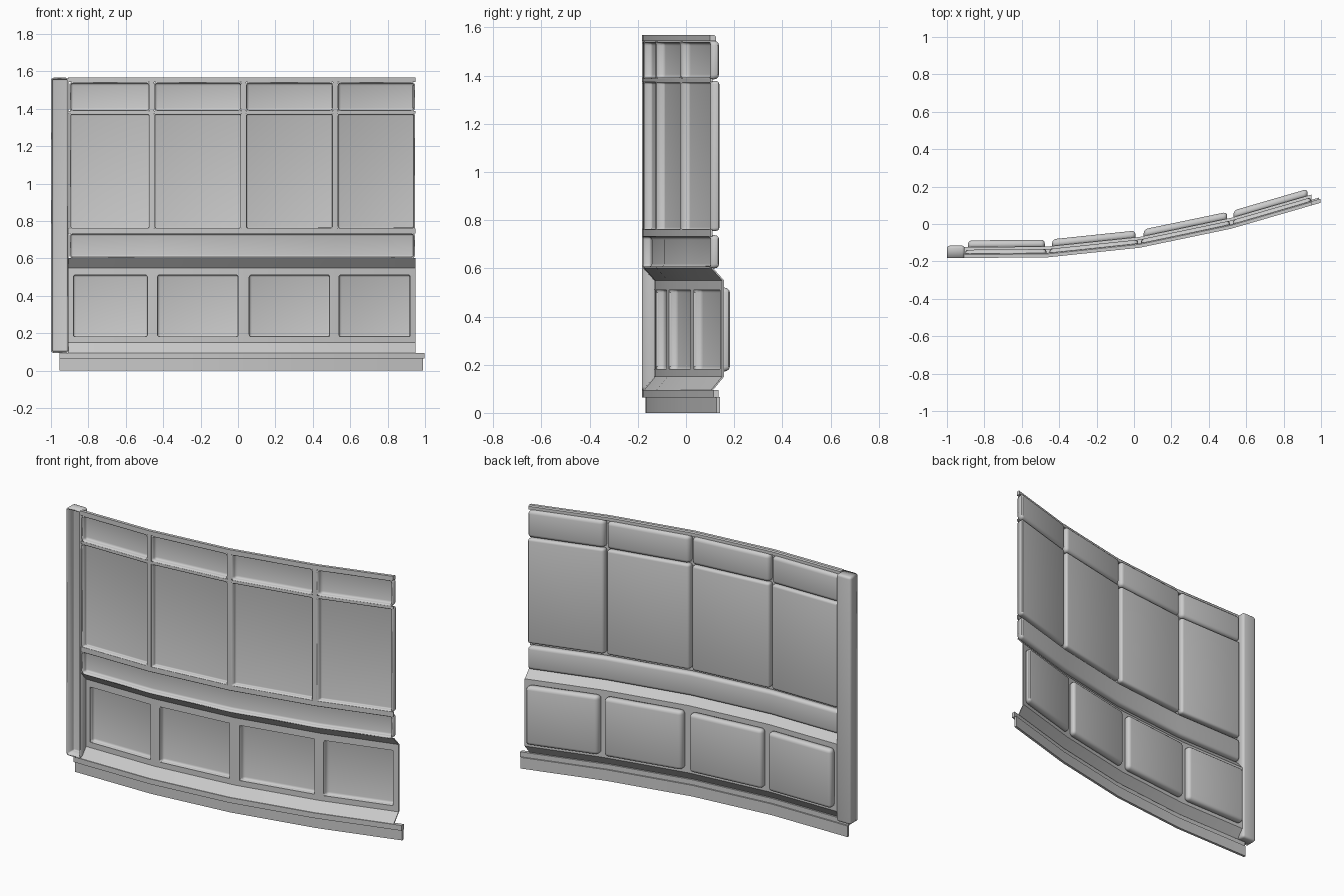
import bpy, bmesh

if "Cube" in bpy.data.objects:
    bpy.data.objects.remove(bpy.data.objects["Cube"])

# Plan of the wall's front line (x, y): four straight bays forming a shallow curve
PATH = [(-1.0, -0.183), (-0.46, -0.178), (0.03, -0.127), (0.52, -0.025), (1.0, 0.114)]
JOINTS = [p[0] for p in PATH[1:-1]]


def front(x):
    for (xa, ya), (xb, yb) in zip(PATH, PATH[1:]):
        if x <= xb:
            break
    return ya + (yb - ya) * (x - xa) / (xb - xa)


def columns(x0, x1):
    return [x0] + [j for j in JOINTS if x0 < j < x1] + [x1]


def finish(bm, name):
    me = bpy.data.meshes.new(name)
    bm.to_mesh(me)
    bm.free()
    ob = bpy.data.objects.new(name, me)
    bpy.context.collection.objects.link(ob)
    bpy.context.view_layer.objects.active = ob
    bpy.ops.object.select_all(action='DESELECT')
    ob.select_set(True)
    bpy.ops.object.shade_smooth_by_angle(angle=0.6)
    return ob


def rings(bm, profile, x0, x1):
    return [[bm.verts.new((x, front(x) + d, z)) for d, z in profile]
            for x in columns(x0, x1)]


def sweep(name, profile, x0, x1):
    """Solid bar: closed (depth, z) profile carried along the curve."""
    bm = bmesh.new()
    rs = rings(bm, profile, x0, x1)
    n = len(profile)
    for a, b in zip(rs, rs[1:]):
        for k in range(n):
            bm.faces.new((a[k], a[(k + 1) % n], b[(k + 1) % n], b[k]))
    bm.faces.new(rs[0][::-1])
    bm.faces.new(rs[-1])
    bmesh.ops.recalc_face_normals(bm, faces=bm.faces)
    return finish(bm, name)


def sheet(name, line, x0, x1, t=0.008):
    """Thin folded sheet following an open (depth, z) line."""
    return sweep(name, line + [(d + t, z) for d, z in reversed(line)], x0, x1)


def tray(name, x0, x1, z0, z1, d0, d1, r=0.018, t=0.008):
    """Pressed pan, open to the front, with rounded rear edges."""
    bm = bmesh.new()
    rs = rings(bm, [(d0, z0), (d1, z0), (d1, z1), (d0, z1)], x0, x1)
    for a, b in zip(rs, rs[1:]):
        for k in range(3):
            bm.faces.new((a[k], a[k + 1], b[k + 1], b[k]))
    bm.faces.new(rs[0][::-1])
    bm.faces.new(rs[-1])
    bm.normal_update()
    sharp = [e for e in bm.edges if len(e.link_faces) == 2 and e.calc_face_angle() > 0.7]
    bmesh.ops.bevel(bm, geom=sharp, offset=r, segments=3, profile=0.5, affect='EDGES')
    ob = finish(bm, name)
    m = ob.modifiers.new('thickness', 'SOLIDIFY')
    m.thickness = t
    m.offset = -1
    return ob


L, R = -0.91, 0.95

# Base curb with front lip
sweep('base_curb', [(0.015, 0), (0.03, 0), (0.03, 0.066), (0.015, 0.066)], -0.955, 0.99)
sweep('base_lip', [(0, 0.064), (0.022, 0.064), (0.022, 0.095), (0, 0.095)], -0.955, 0.997)

# Lower wall: sloping skirts top and bottom, stiles between the recesses
sheet('lower_skirt', [(0.003, 0.093), (0.05, 0.15), (0.05, 0.182)], L, R)
sheet('upper_skirt', [(0.05, 0.51), (0.05, 0.55), (0.003, 0.603)], L, R)
lower = [(-0.88, -0.485), (-0.43, 0.0), (0.06, 0.49), (0.54, 0.92)]
edges = [L] + [x for pair in lower for x in pair] + [R]
for a, b in zip(edges[::2], edges[1::2]):
    sheet('lower_stile', [(0.05, 0.182), (0.05, 0.51)], a, b)
for a, b in lower:
    tray('lower_panel', a - 0.008, b + 0.008, 0.172, 0.52, 0.054, 0.094, r=0.02)

# Long middle rail
tray('middle_rail', L + 0.008, R - 0.004, 0.6, 0.738, 0.003, 0.044)

# Upper bays: tall panels with short panels above
bays = [L] + JOINTS + [R]
for i, (a, b) in enumerate(zip(bays, bays[1:])):
    x0 = a + 0.008
    x1 = b - (0.004 if i == 3 else 0.008)
    tray('tall_panel', x0, x1, 0.755, 1.378, 0.003, 0.044, r=0.014)
    tray('short_panel', x0, x1, 1.384, 1.545, 0.003, 0.044, r=0.02)

# Face frame between the panels
for z0, z1 in ((0.732, 0.761), (1.374, 1.388)):
    sheet('cross_strip', [(0.002, z0), (0.002, z1)], L, R)
for x in JOINTS:
    sheet('mullion', [(0.002, 0.74), (0.002, 1.55)], x - 0.012, x + 0.012)

# Top rim and end post
sweep('top_rim', [(0, 1.543), (0.024, 1.543), (0.024, 1.562), (0.018, 1.568), (0, 1.568)], L, R)
tray('end_post', -1.0, -0.906, 0.095, 1.566, 0.0, 0.067, r=0.014)
